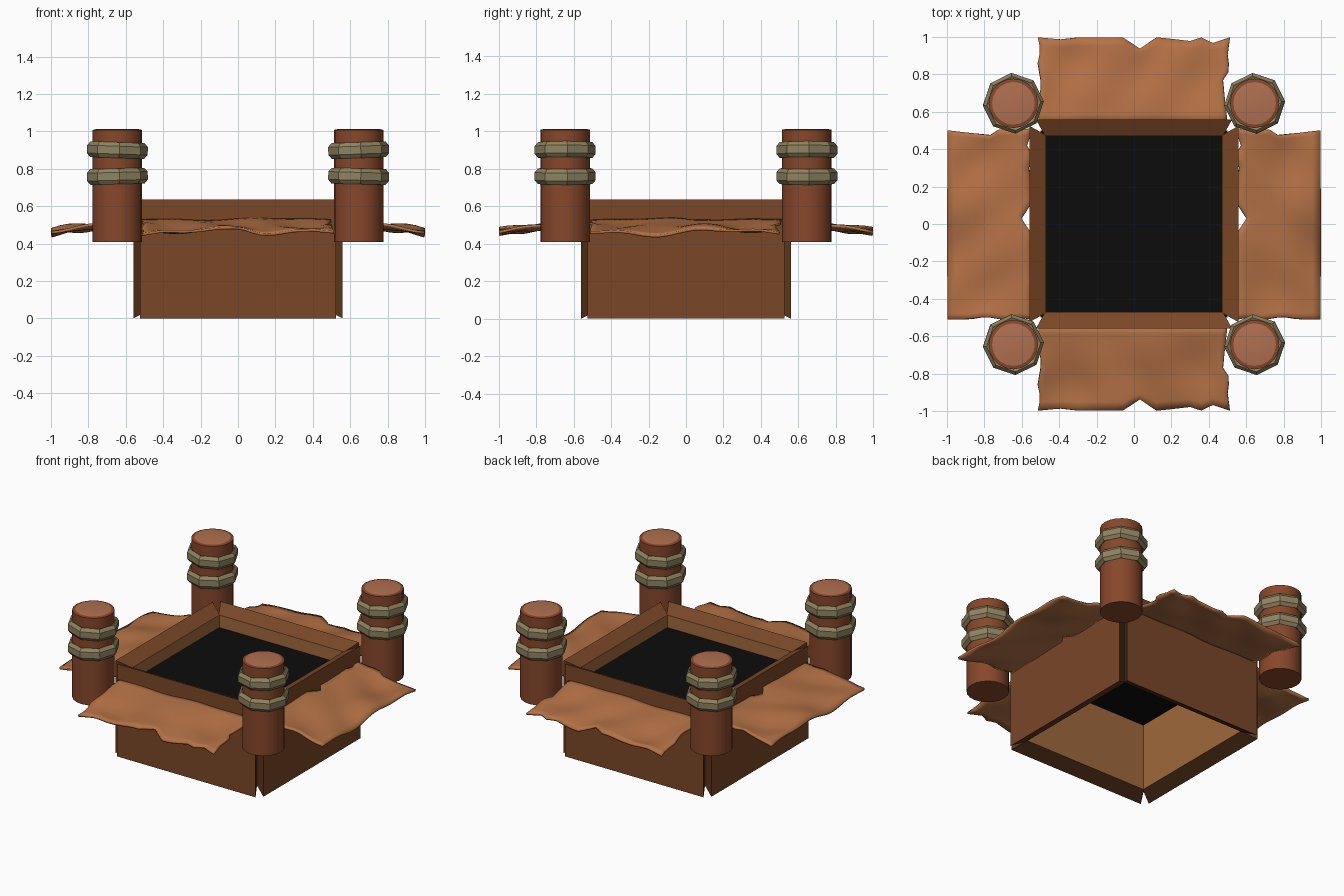
import bpy, bmesh
from math import sin, cos, pi, radians
from mathutils import Matrix, Vector

if "Cube" in bpy.data.objects:
    bpy.data.objects.remove(bpy.data.objects["Cube"])


def mat(name, hexcol):
    c = [int(hexcol[i:i + 2], 16) / 255 for i in (0, 2, 4)]
    m = bpy.data.materials.new(name)
    m.diffuse_color = [((v + 0.055) / 1.055) ** 2.4 for v in c] + [1]
    m.use_nodes = True
    m.node_tree.nodes["Principled BSDF"].inputs["Base Color"].default_value = m.diffuse_color
    return m


WOOD = mat("dark_wood", "7A4727")
INNER = mat("inner_wood", "A0683C")
EDGE = mat("wood_edge", "5C371C")
BLACK = mat("black", "0C0C0C")
HIDE = mat("hide", "B37145")
POST = mat("post_bark", "87472A")
CUT = mat("post_cut", "B0704F")
ROPE = mat("rope", "8F835F")


def finish(bm, name, mats, smooth=None):
    me = bpy.data.meshes.new(name)
    bmesh.ops.recalc_face_normals(bm, faces=bm.faces)
    bm.to_mesh(me)
    bm.free()
    for m in mats:
        me.materials.append(m)
    ob = bpy.data.objects.new(name, me)
    bpy.context.collection.objects.link(ob)
    if smooth:
        bpy.ops.object.select_all(action='DESELECT')
        ob.select_set(True)
        bpy.context.view_layer.objects.active = ob
        bpy.ops.object.shade_smooth_by_angle(angle=radians(smooth))
    return ob


def loft(bm, rings, closed=False):
    """Bridge successive vertex rings with quads."""
    vs = [[bm.verts.new(p) for p in r] for r in rings]
    n = len(vs[0])
    for k in range(len(vs) if closed else len(vs) - 1):
        a, b = vs[k], vs[(k + 1) % len(vs)]
        for i in range(n):
            j = (i + 1) % n
            bm.faces.new((a[i], a[j], b[j], b[i]))
    return vs


def lerp(points, x):
    for (x0, y0), (x1, y1) in zip(points, points[1:]):
        if x <= x1 + 1e-6:
            return y0 + (y1 - y0) * (x - x0) / (x1 - x0)
    return points[-1][1]


# Wall panels: bevelled slabs that leave V grooves at the corners
def wall(name, angle):
    def rect(w, y, z0, z1):
        return [(-w, y, z0), (w, y, z0), (w, y, z1), (-w, y, z1)]
    bm = bmesh.new()
    a, b = loft(bm, [rect(0.525, -0.56, 0, 0.635), rect(0.475, -0.47, 0.045, 0.59)])
    for f in bm.faces:
        f.material_index = 1
    bm.faces.ensure_lookup_table()
    bm.faces[2].material_index = 0
    bm.faces.new(a).material_index = 0
    bm.faces.new(b).material_index = 2
    bm.transform(Matrix.Rotation(angle, 4, 'Z'))
    finish(bm, name, [WOOD, EDGE, INNER])


for i, side in enumerate(("front", "right", "back", "left")):
    wall(side + "_wall", i * pi / 2)

# Dark sheet across the inside
bm = bmesh.new()
bm.faces.new([bm.verts.new((x * 0.5, y * 0.5, 0.505)) for x, y in ((-1, -1), (1, -1), (1, 1), (-1, 1))])
finish(bm, "dark_opening", [BLACK])

# Ragged hide flaps: torn edge outlines as (position, offset)
TORN = [(-.51, 0), (-.39, -.01), (-.3, 0), (-.06, 0), (.03, -.06), (.12, 0),
        (.3, -.02), (.36, 0), (.42, -.03), (.51, 0)]
END_R = [(0, .50), (.2, .49), (.5, .475), (.62, .51), (.8, .50), (1, .513)]
END_L = [(0, .51), (.25, .51), (.45, .495), (.7, .515), (.85, .50), (1, .513)]


def flap(name, torn_outside, place):
    bm = bmesh.new()
    nx, nv = 34, 10
    grid = []
    for r in range(nv + 1):
        v = r / nv
        row = []
        for c in range(nx + 1):
            x = -0.51 + 0.03 * c
            w = v + lerp(TORN, x) / 0.455 * v ** 3
            ends = lerp(END_R if x > 0 else END_L, v) / 0.51
            edge = 1 + (ends - 1) * min(1, abs(x / 0.51)) ** 4
            out = w if torn_outside else 1 - w
            wave = (0.011 * sin(9 * x + 3 * v) + 0.008 * sin(17 * x - 5 * v + 1)
                    + 0.006 * sin(8 * v + 4 * x)) * (0.3 + 0.7 * min(1, out * 1.5))
            z = 0.527 - 0.065 * out + wave
            row.append(bm.verts.new(place(x * edge, 0.542 + 0.455 * out, z)))
        grid.append(row)
    for r in range(nv):
        for c in range(nx):
            bm.faces.new((grid[r][c], grid[r][c + 1], grid[r + 1][c + 1], grid[r + 1][c]))
    ob = finish(bm, name, [HIDE], 50)
    s = ob.modifiers.new("thickness", 'SOLIDIFY')
    s.thickness = 0.014
    s.offset = 0


flap("back_flap", True, lambda x, y, z: (x, y, z))
flap("front_flap", True, lambda x, y, z: (x, -y, z))
flap("right_flap", False, lambda x, y, z: (y, x, z))
flap("left_flap", False, lambda x, y, z: (-y, x, z))


# Corner posts with two eight-sided rope bands each
def circle(r, z, n):
    return [(r * cos(2 * pi * i / n), r * sin(2 * pi * i / n), z) for i in range(n)]


def post(name, x, y):
    at = Matrix.Translation((x, y, 0))
    bm = bmesh.new()
    rings = loft(bm, [circle(0.132, 0.41, 20), circle(0.132, 1.008, 20), circle(0.114, 1.012, 20)])
    bm.faces.new(rings[0])
    bm.faces.new(rings[-1]).material_index = 1
    bm.transform(at)
    finish(bm, name, [POST, CUT], 40)


def band(name, x, y, z, tilt):
    section = [(0.115, -0.025), (0.145, -0.042), (0.163, -0.021),
               (0.163, 0.021), (0.145, 0.042), (0.115, 0.025)]
    bm = bmesh.new()
    loft(bm, [circle(r, h, 8) for r, h in section], closed=True)
    bm.transform(Matrix.Translation((x, y, z)) @ Matrix.Rotation(tilt, 4, 'Y')
                 @ Matrix.Rotation(radians(4), 4, 'Z'))
    finish(bm, name, [ROPE])


for sx, lr in ((-1, "left"), (1, "right")):
    for sy, fb in ((-1, "front"), (1, "back")):
        x, y = sx * 0.645, sy * 0.645
        label = fb + "_" + lr
        post(label + "_post", x, y)
        band(label + "_lower_band", x, y, 0.76, sx * radians(1.5))
        band(label + "_upper_band", x, y, 0.90, -sx * radians(2))
